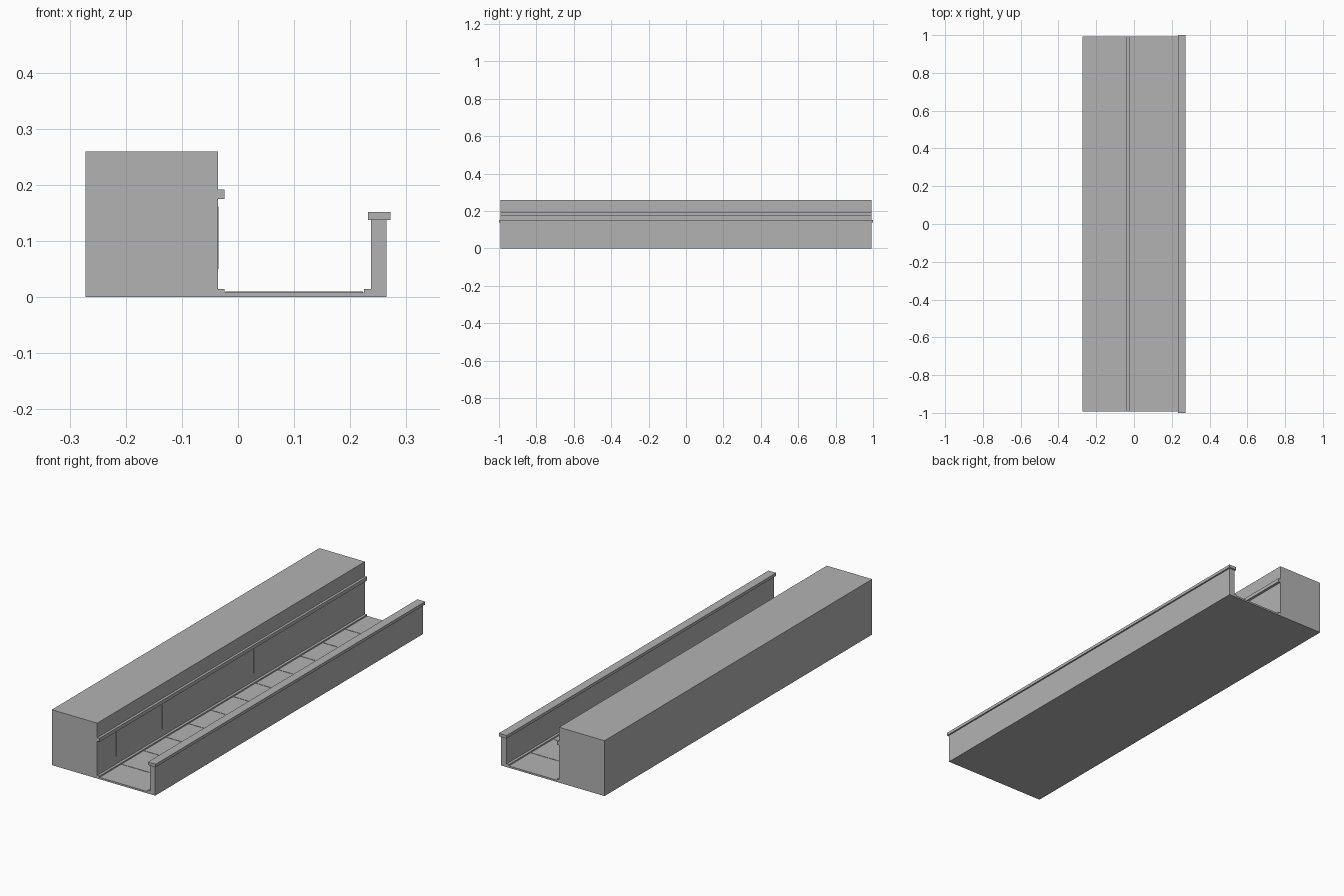
import bpy

if "Cube" in bpy.data.objects:
    bpy.data.objects.remove(bpy.data.objects["Cube"])

# one plain grey for the whole model
grey = bpy.data.materials.new("plain_grey")
grey.diffuse_color = (0.45, 0.45, 0.45, 1)
grey.use_nodes = True
grey.node_tree.nodes["Principled BSDF"].inputs["Base Color"].default_value = grey.diffuse_color

L = 0.993  # half length of the street section


def box(name, x0, x1, y0, y1, z0, z1):
    bpy.ops.mesh.primitive_cube_add(
        size=1, location=((x0 + x1) / 2, (y0 + y1) / 2, (z0 + z1) / 2))
    ob = bpy.context.object
    ob.name = name
    ob.scale = (x1 - x0, y1 - y0, z1 - z0)
    bpy.ops.object.transform_apply(location=False, rotation=False, scale=True)
    ob.data.materials.append(grey)
    return ob


# tall block with its projecting ledge
box("tall_block", -0.272, -0.036, -L, L, 0, 0.26)
box("block_ledge", -0.036, -0.024, -L, L, 0.175, 0.192)

# walkway floor and the low kerbs along both sides
box("walkway_floor", -0.036, 0.237, -L, L, 0, 0.0085)
box("left_kerb", -0.036, -0.024, -L, L, 0.0085, 0.015)
box("right_kerb", 0.225, 0.237, -L, L, 0.0085, 0.015)

# low parapet wall with an overhanging cap
box("parapet_wall", 0.237, 0.265, -L, L, 0, 0.138)
box("parapet_cap", 0.232, 0.272, -1, 1, 0.138, 0.152)

# thin joint strips across the floor
for i in range(-5, 6):
    y = i * 0.166
    box("floor_joint", -0.022, 0.223, y - 0.002, y + 0.002, 0.0085, 0.010)

# thin vertical joint strips on the block's inner wall
for i in range(6):
    y = -0.85 + i * 0.34
    box("wall_joint", -0.036, -0.035, y - 0.002, y + 0.002, 0.05, 0.162)
